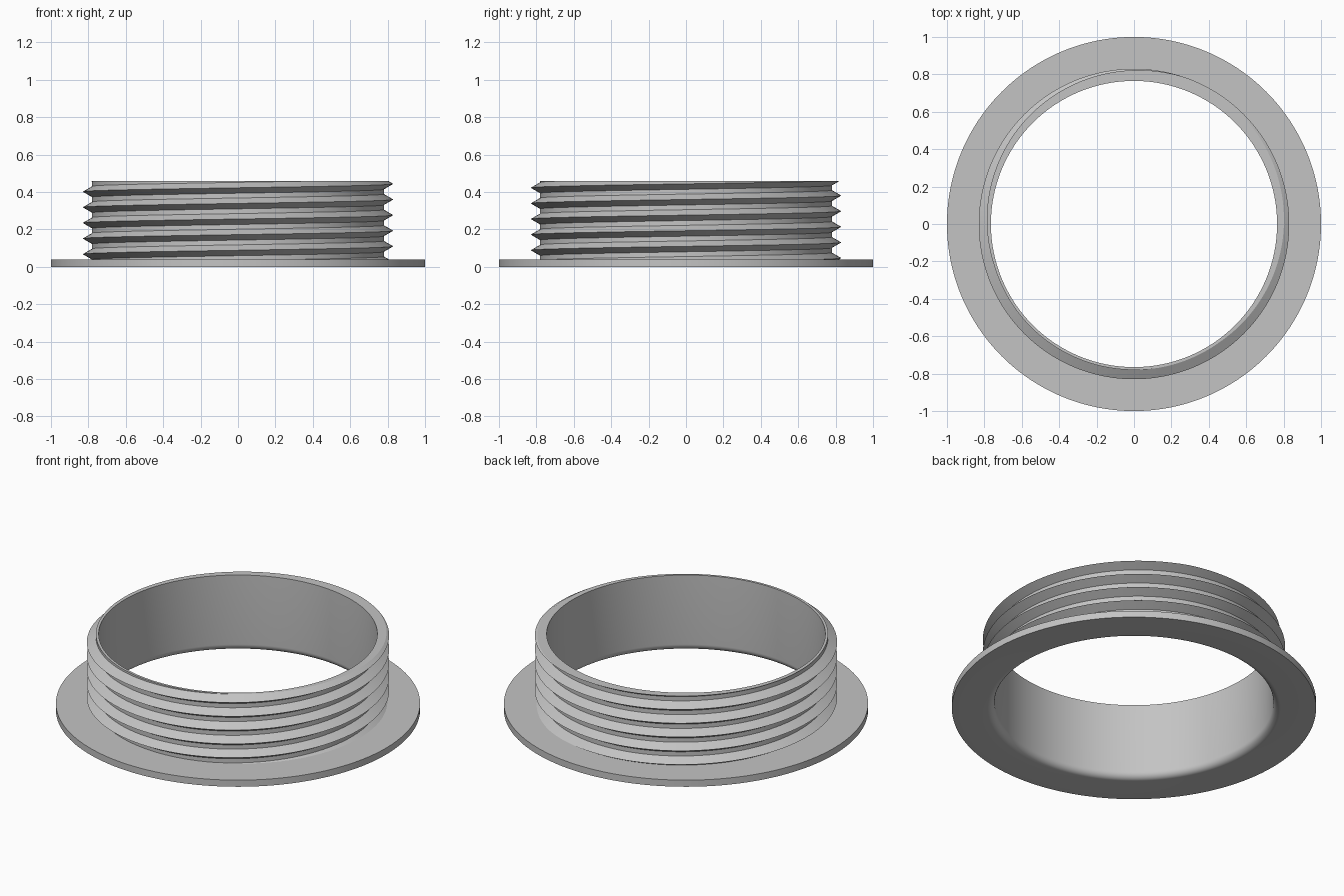
import bpy
import bmesh
import math

cube = bpy.data.objects.get("Cube")
if cube:
    bpy.data.objects.remove(cube, do_unlink=True)

SEGMENTS = 192
BORE, ROOT, CREST, RIM = 0.765, 0.78, 0.83, 1.0
FLANGE_TOP, TOP = 0.04, 0.46
PITCH, FIRST_CREST = 0.0835, 0.36
FLANK = 0.029          # half height of one thread ridge
FILLET, FILLET_STEPS = 0.04, 8

grey = bpy.data.materials.new("plain_grey")
grey.use_nodes = True
colour = (0.55, 0.55, 0.55, 1)
grey.diffuse_color = colour
grey.node_tree.nodes["Principled BSDF"].inputs["Base Color"].default_value = colour


def thread_radius(z, crest):
    """Radius of the V thread at height z, for a crest height."""
    offset = (z - crest) % PITCH
    distance = min(offset, PITCH - offset)
    return ROOT + (CREST - ROOT) * max(0, 1 - distance / FLANK)


def section(turn):
    """Closed (radius, height) section; the thread climbs with the turn."""
    points = [(BORE, TOP)]
    # Rounded lower edge of the bore
    for i in range(FILLET_STEPS + 1):
        a = math.pi / 2 * i / FILLET_STEPS
        points.append((BORE + FILLET * (1 - math.cos(a)), FILLET * (1 - math.sin(a))))
    # Flange
    points += [(RIM, 0), (RIM, FLANGE_TOP)]
    # Thread ridges, trimmed flat by the flange and the top
    crest = FIRST_CREST + PITCH * turn
    for ridge in range(-6, 3):
        for side in (-FLANK, 0, FLANK):
            z = min(max(crest + ridge * PITCH + side, FLANGE_TOP), TOP)
            points.append((thread_radius(z, crest), z))
    return points


# Sweep the section once around the axis
bm = bmesh.new()
columns = []
for i in range(SEGMENTS + 1):
    a = 2 * math.pi * i / SEGMENTS
    columns.append([bm.verts.new((r * math.cos(a), r * math.sin(a), z))
                    for r, z in section(i / SEGMENTS)])
for left, right in zip(columns, columns[1:]):
    for j in range(len(left)):
        k = (j + 1) % len(left)
        bm.faces.new((left[j], right[j], right[k], left[k]))
bmesh.ops.remove_doubles(bm, verts=bm.verts, dist=0.00005)
bmesh.ops.recalc_face_normals(bm, faces=bm.faces)

mesh = bpy.data.meshes.new("threaded_flange_collar")
bm.to_mesh(mesh)
bm.free()
mesh.materials.append(grey)
collar = bpy.data.objects.new("threaded_flange_collar", mesh)
bpy.context.collection.objects.link(collar)

bpy.ops.object.select_all(action='DESELECT')
collar.select_set(True)
bpy.context.view_layer.objects.active = collar
bpy.ops.object.shade_smooth_by_angle(angle=math.radians(30))
